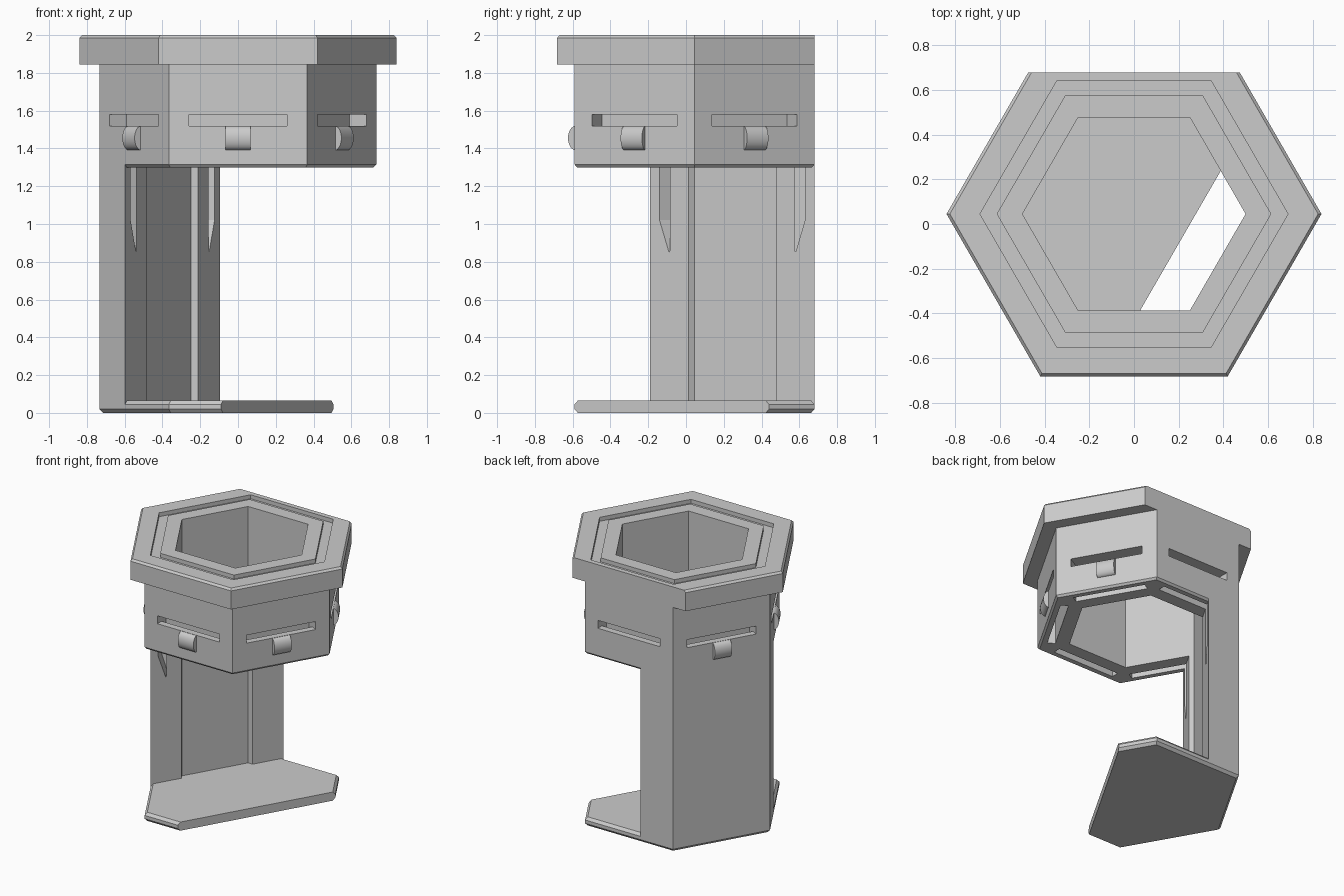
import bpy, bmesh
from math import radians, sin, cos, pi
from mathutils import Matrix, Vector

if "Cube" in bpy.data.objects:
    bpy.data.objects.remove(bpy.data.objects["Cube"], do_unlink=True)

CENTER_Y = 0.045            # the hexagon axis, off centre because the back is trimmed
R_CAP, R_BODY, R_BORE = 0.84, 0.733, 0.5
R_GROOVE = (0.615, 0.69)
Z_RIM, Z_SKIRT = 1.845, 1.3
BEVEL = 0.015
BACK = R_BODY * cos(pi / 6)
DIAGONAL = Vector((cos(pi / 6), -0.5, 0))   # direction in which column and base are trimmed

gray = bpy.data.materials.new("plain gray")
gray.use_nodes = True
COLOR = (0.6, 0.6, 0.6, 1)
gray.diffuse_color = COLOR
gray.node_tree.nodes["Principled BSDF"].inputs["Base Color"].default_value = COLOR


def finish(name, bm):
    bmesh.ops.recalc_face_normals(bm, faces=bm.faces)
    mesh = bpy.data.meshes.new(name)
    bm.to_mesh(mesh)
    bm.free()
    mesh.materials.append(gray)
    obj = bpy.data.objects.new(name, mesh)
    obj.location.y = CENTER_Y
    bpy.context.collection.objects.link(obj)
    return obj


def hex_loft(profile, ring):
    """Sweep (radius, z) points around a hexagon; ring closes the profile."""
    bm = bmesh.new()
    loops = [[bm.verts.new((r * cos(k * pi / 3), r * sin(k * pi / 3), z)) for k in range(6)]
             for r, z in profile]
    pairs = list(zip(loops, loops[1:]))
    if ring:
        pairs.append((loops[-1], loops[0]))
    else:
        bm.faces.new(loops[0])
        bm.faces.new(loops[-1])
    for a, b in pairs:
        for k in range(6):
            n = (k + 1) % 6
            bm.faces.new((a[k], a[n], b[n], b[k]))
    bmesh.ops.recalc_face_normals(bm, faces=bm.faces)
    return bm


def trim(bm, normal, distance):
    """Slice off everything beyond a plane and close the cut."""
    bmesh.ops.bisect_plane(bm, geom=bm.verts[:] + bm.edges[:] + bm.faces[:],
                           plane_co=normal * distance, plane_no=normal, clear_outer=True)
    bmesh.ops.holes_fill(bm, edges=[e for e in bm.edges if e.is_boundary], sides=0)


def extrude_on_sides(profile, width, angles):
    """Extrude an (outward, z) profile across the middle of each listed side."""
    bm = bmesh.new()
    for angle in angles:
        turn = Matrix.Rotation(radians(angle), 3, 'Z')
        ends = [[bm.verts.new(turn @ Vector((d, s * width / 2, z))) for d, z in profile]
                for s in (-1, 1)]
        for end in ends:
            bm.faces.new(end)
        for i in range(len(profile)):
            j = (i + 1) % len(profile)
            bm.faces.new((ends[0][i], ends[0][j], ends[1][j], ends[1][i]))
    return bm


# Rim with a grooved top, trimmed flush at the back
inner, outer = R_GROOVE
top, floor = 2.0, 1.97
bm = hex_loft([(R_BORE, Z_RIM), (R_CAP, Z_RIM), (R_CAP, top - BEVEL), (R_CAP - BEVEL, top),
               (outer, top), (outer, floor), (inner, floor), (inner, top), (R_BORE, top)], True)
trim(bm, Vector((0, 1, 0)), BACK)
finish("top_rim", bm)

# Upper body ring
z_edge = Z_SKIRT + BEVEL
body = finish("body_ring", hex_loft(
    [(R_BORE, Z_SKIRT), (R_BODY - BEVEL, Z_SKIRT), (R_BODY, z_edge),
     (R_BODY, Z_RIM), (R_BORE, Z_RIM)], True))

# Supporting column at the back right
bm = hex_loft([(R_BORE, 0.045), (R_BODY, 0.045), (R_BODY, z_edge), (R_BORE, z_edge)], True)
trim(bm, DIAGONAL, -0.4)
column = finish("support_column", bm)

# Base plate with bevelled edges
bm = hex_loft([(R_BODY - 0.02, 0), (R_BODY, 0.02), (R_BODY, 0.045), (R_BODY - 0.02, 0.065)], False)
trim(bm, DIAGONAL, 0.24)
finish("base_plate", bm)

# Strap slots: an opening in each side leading down into a tapering pocket
cutter = finish("slot_cutter", extrude_on_sides(
    [(0.53, 1.58), (0.68, 1.58), (0.68, 1.52), (0.585, 1.52), (0.585, 1.02), (0.535, 0.85),
     (0.53, 0.86)], 0.52, range(-90, 270, 60)))
cutter.hide_render = True
for part in (body, column):
    mod = part.modifiers.new("slots", 'BOOLEAN')
    mod.operation = 'DIFFERENCE'
    mod.solver = 'EXACT'
    mod.object = cutter
    bpy.context.view_layer.objects.active = part
    bpy.ops.object.modifier_apply(modifier=mod.name)
bpy.data.objects.remove(cutter, do_unlink=True)

# Rounded hooks under the slots, on every side but the back
arc = [(BACK - 0.005 + 0.04 * sin(t * pi / 12), 1.455 + 0.064 * cos(t * pi / 12)) for t in range(13)]
hooks = finish("strap_hooks", extrude_on_sides(arc, 0.13, (-90, -30, 30, 150, 210)))
bpy.ops.object.select_all(action='DESELECT')
hooks.select_set(True)
bpy.context.view_layer.objects.active = hooks
bpy.ops.object.shade_smooth_by_angle(angle=radians(40))
